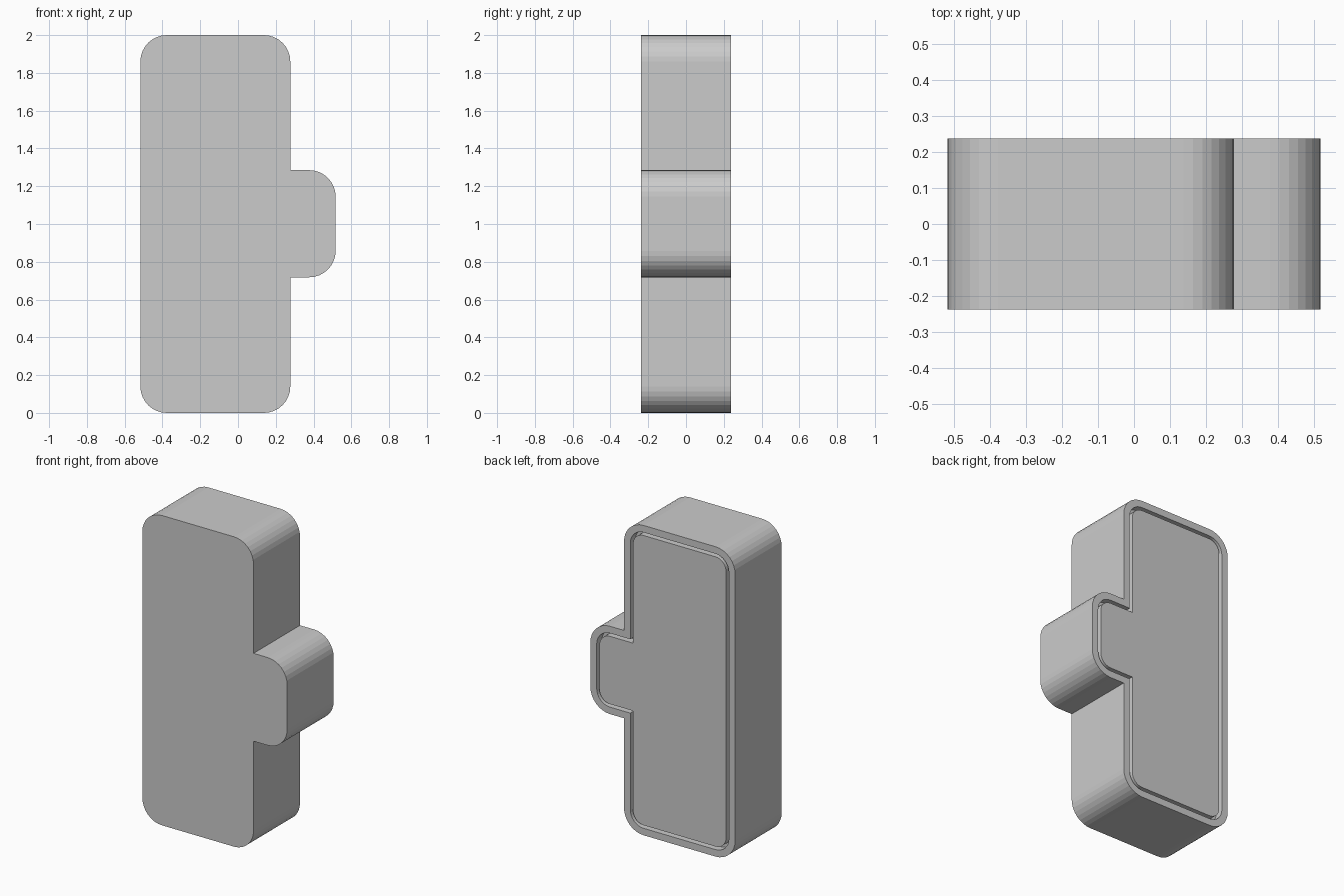
import bpy, bmesh
from math import cos, sin, pi

if "Cube" in bpy.data.objects:
    bpy.data.objects.remove(bpy.data.objects["Cube"])

HALF_DEPTH, RADIUS, STEPS = 0.237, 0.14, 8
RIM, GAP, RECESS = 0.045, 0.02, 0.05


def outline(inset):
    """Rounded slab with a side tab, moved inwards by inset, as (x, z) points."""
    r = RADIUS - inset
    left, right, tab = -0.517 + inset, 0.277 - inset, 0.517 - inset
    low, high = 0.718 + inset, 1.285 - inset
    # corner x, corner z, direction to arc centre x/z, start angle (None = sharp)
    corners = [(left, inset, 1, 1, pi), (right, inset, -1, 1, 1.5 * pi),
               (right, low, 0, 0, None), (tab, low, -1, 1, 1.5 * pi),
               (tab, high, -1, -1, 0), (right, high, 0, 0, None),
               (right, 2 - inset, -1, -1, 0), (left, 2 - inset, 1, -1, 0.5 * pi)]
    pts = []
    for x, z, dx, dz, start in corners:
        if start is None:
            pts.append((x, z))
            continue
        for i in range(STEPS + 1):
            a = start + 0.5 * pi * i / STEPS
            pts.append((x + dx * r + r * cos(a), z + dz * r + r * sin(a)))
    return pts


def build(name, loops):
    """Bridge outlines given as (inset, y) and cap both ends."""
    bm = bmesh.new()
    rings = [[bm.verts.new((x, y, z)) for x, z in outline(inset)]
             for inset, y in loops]
    for a, b in zip(rings, rings[1:]):
        for i in range(len(a)):
            j = (i + 1) % len(a)
            bm.faces.new((a[i], a[j], b[j], b[i]))
    bm.faces.new(rings[0])
    bm.faces.new(rings[-1])
    bmesh.ops.recalc_face_normals(bm, faces=bm.faces)
    mesh = bpy.data.meshes.new(name)
    bm.to_mesh(mesh)
    bm.free()
    obj = bpy.data.objects.new(name, mesh)
    bpy.context.collection.objects.link(obj)
    return obj


floor_y = HALF_DEPTH - RECESS

# Case with a raised rim around a recess in its back
build("case", [(0, -HALF_DEPTH), (0, HALF_DEPTH), (RIM, HALF_DEPTH), (RIM, floor_y)])

# Back panel set flush in the recess, leaving a narrow gap
build("back_panel", [(RIM + GAP, floor_y - 0.01), (RIM + GAP, HALF_DEPTH)])
